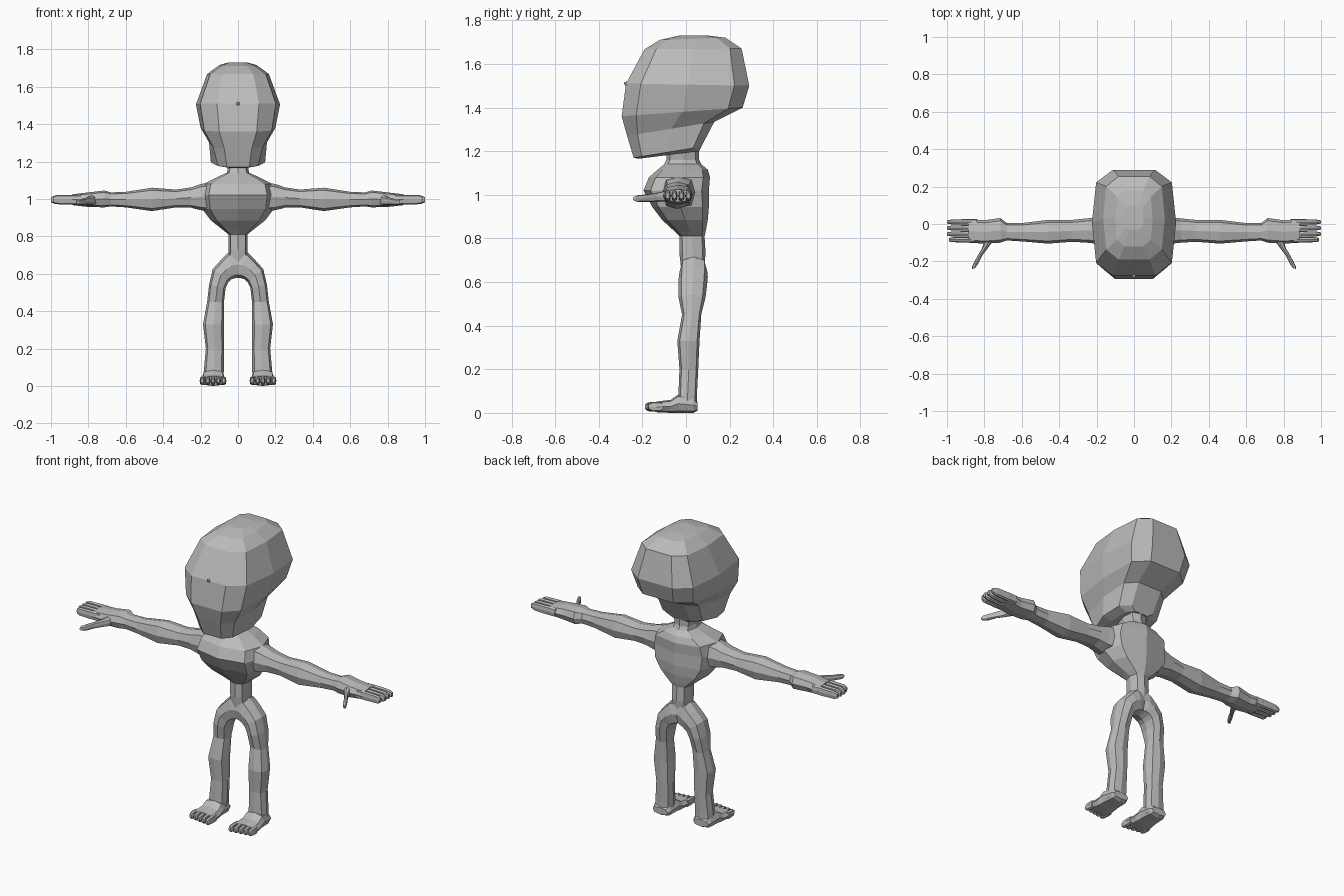
import bpy, bmesh, math
from mathutils import Vector

skin = bpy.data.materials.new("grey_skin")
skin.diffuse_color = (0.5, 0.5, 0.5, 1)

# Unit cross-sections: rounded octagon, and the skull with a flat front and back
OCT = [(1, 0), (.78, .78), (0, 1), (-.78, .78), (-1, 0), (-.78, -.78), (0, -1), (.78, -.78)]
SKULL = [(1, 0), (.9, .76), (.5, 1), (-.5, 1), (-.9, .76),
         (-1, 0), (-.9, -.76), (-.5, -1), (.5, -1), (.9, -.76)]


def loft(name, rings, mirror=False, open_start=False):
    """Skin a list of rings into one flat-shaded object."""
    bm = bmesh.new()
    rows = [[bm.verts.new(p) for p in r] for r in rings]
    n = len(rows[0])
    for a, b in zip(rows, rows[1:]):
        for i in range(n):
            j = (i + 1) % n
            bm.faces.new((a[i], a[j], b[j], b[i]))
    if not open_start:
        bm.faces.new(rows[0])
    bm.faces.new(rows[-1])
    bmesh.ops.recalc_face_normals(bm, faces=bm.faces)
    if not open_start and bm.calc_volume(signed=True) < 0:
        bmesh.ops.reverse_faces(bm, faces=bm.faces)
    me = bpy.data.meshes.new(name)
    bm.to_mesh(me)
    bm.free()
    me.materials.append(skin)
    ob = bpy.data.objects.new(name, me)
    bpy.context.collection.objects.link(ob)
    if mirror:
        ob.modifiers.new("Mirror", 'MIRROR').merge_threshold = 0.001
    return ob


def ring(c, u, v, shape=OCT):
    c, u, v = Vector(c), Vector(u), Vector(v)
    return [c + u * s + v * t for s, t in shape]


def ring_x(x, y0, y1, z0, z1):
    return ring((x, (y0 + y1) / 2, (z0 + z1) / 2), (0, (y1 - y0) / 2, 0), (0, 0, (z1 - z0) / 2))


def ring_y(y, x0, x1, z0, z1):
    return ring(((x0 + x1) / 2, y, (z0 + z1) / 2), ((x1 - x0) / 2, 0, 0), (0, 0, (z1 - z0) / 2))


def ring_z(z, hw, y0, y1):
    return ring((0, (y0 + y1) / 2, z), (hw, 0, 0), (0, (y1 - y0) / 2, 0))


def ring_leg(xo, zo, xi, zi, y0, y1):
    """Tilted ring between an outer and an inner point of the front outline."""
    return ring(((xo + xi) / 2, (y0 + y1) / 2, (zo + zi) / 2),
                ((xo - xi) / 2, 0, (zo - zi) / 2), (0, (y1 - y0) / 2, 0))


def ring_head(yf, zf, yb, zb, hw, front=1.0):
    """Tilted skull ring, with the face side narrowed by a factor."""
    shape = [(s * (front if t < 0 else 1), t) for s, t in SKULL]
    return ring((0, (yf + yb) / 2, (zf + zb) / 2), (hw, 0, 0),
                (0, (yb - yf) / 2, (zb - zf) / 2), shape)


# Head
loft("head", [ring_head(*r) for r in [
    (-.22, 1.165, .06, 1.20, .09, .8),
    (-.24, 1.17, .07, 1.22, .145, .82),
    (-.27, 1.27, .13, 1.335, .155, .95),
    (-.295, 1.36, .26, 1.40, .20, 1),
    (-.275, 1.51, .29, 1.50, .225, 1),
    (-.19, 1.667, .255, 1.67, .165, 1),
    (-.12, 1.71, .18, 1.72, .10, 1),
    (-.03, 1.73, .10, 1.73, .05, 1)]])

# Tiny nose bump
loft("nose", [ring((0, y, z), (w, 0, 0), (0, 0, w))
              for y, z, w in [(-.255, 1.505, .014), (-.28, 1.51, .008), (-.285, 1.515, .003)]])

# Pelvis stub, waist, chest and neck
loft("torso", [ring_z(*r) for r in [
    (.64, .05, -.02, .08), (.73, .05, -.03, .09), (.81, .05, -.03, .085),
    (.83, .075, -.05, .09), (.885, .145, -.11, .10), (.945, .19, -.155, .105),
    (1.02, .20, -.195, .105), (1.08, .185, -.17, .11), (1.115, .115, -.13, .10),
    (1.14, .06, -.10, .07), (1.16, .055, -.09, .06), (1.23, .07, -.09, .06)]])

# Arms and palms
loft("arm", [ring_x(*r) for r in [
    (.12, -.11, .05, .93, 1.09), (.20, -.105, .035, .94, 1.08), (.25, -.10, .03, .953, 1.062),
    (.33, -.095, .022, .955, 1.05), (.46, -.105, .022, .935, 1.06), (.60, -.093, .005, .955, 1.038),
    (.68, -.088, .005, .96, 1.035), (.715, -.10, .032, .955, 1.045),
    (.80, -.105, .02, .957, 1.035), (.885, -.10, .027, .967, 1.025)]], mirror=True)

# Fingers
for i, (y, tip) in enumerate([(.011, 1.0), (-.021, 1.0), (-.053, 1.0), (-.084, .99)]):
    loft(f"finger_{i + 1}", [ring_x(x, y - w, y + w, .996 - h, .996 + h) for x, w, h in [
        (.84, .015, .025), (.90, .015, .026), (.975, .013, .024), (tip, .008, .014)]], mirror=True)

# Thumbs, running outward and forward from the palm
side = Vector((.9, -.44, 0))
loft("thumb", [ring((x, y, z), side * w, (0, 0, h)) for x, y, z, w, h in [
    (.755, -.05, 1.0, .04, .03), (.79, -.12, .99, .026, .022), (.83, -.18, .985, .018, .017),
    (.85, -.22, .982, .019, .016), (.857, -.238, .982, .01, .009)]], mirror=True)

# Hips and legs, joined at the centre line
loft("leg", [ring_leg(*r) for r in [
    (0, .72, 0, .578, -.025, .09), (.05, .715, .012, .577, -.03, .098),
    (.09, .675, .032, .572, -.033, .10), (.135, .625, .05, .557, -.035, .097),
    (.155, .54, .066, .525, -.035, .09), (.165, .45, .075, .45, -.018, .07),
    (.187, .33, .075, .33, -.04, .062), (.172, .20, .076, .20, -.03, .056),
    (.183, .08, .076, .08, -.035, .05), (.185, .02, .078, .02, -.035, .05)]],
    mirror=True, open_start=True)

# Feet
loft("foot", [ring_y(*r) for r in [
    (.052, .085, .18, .01, .05), (.035, .075, .188, 0, .07), (-.035, .07, .195, 0, .085),
    (-.07, .066, .20, 0, .06), (-.135, .06, .207, .003, .052)]], mirror=True)

# Toes
for i in range(5):
    x = .076 + i * .0288
    tip = -.187 + .004 * i
    loft(f"toe_{i + 1}", [ring_y(y, x - w, x + w, .028 - h, .028 + h) for y, w, h in [
        (-.11, .014, .022), (-.14, .0135, .023), (tip + .012, .012, .02), (tip, .007, .011)]],
        mirror=True)
